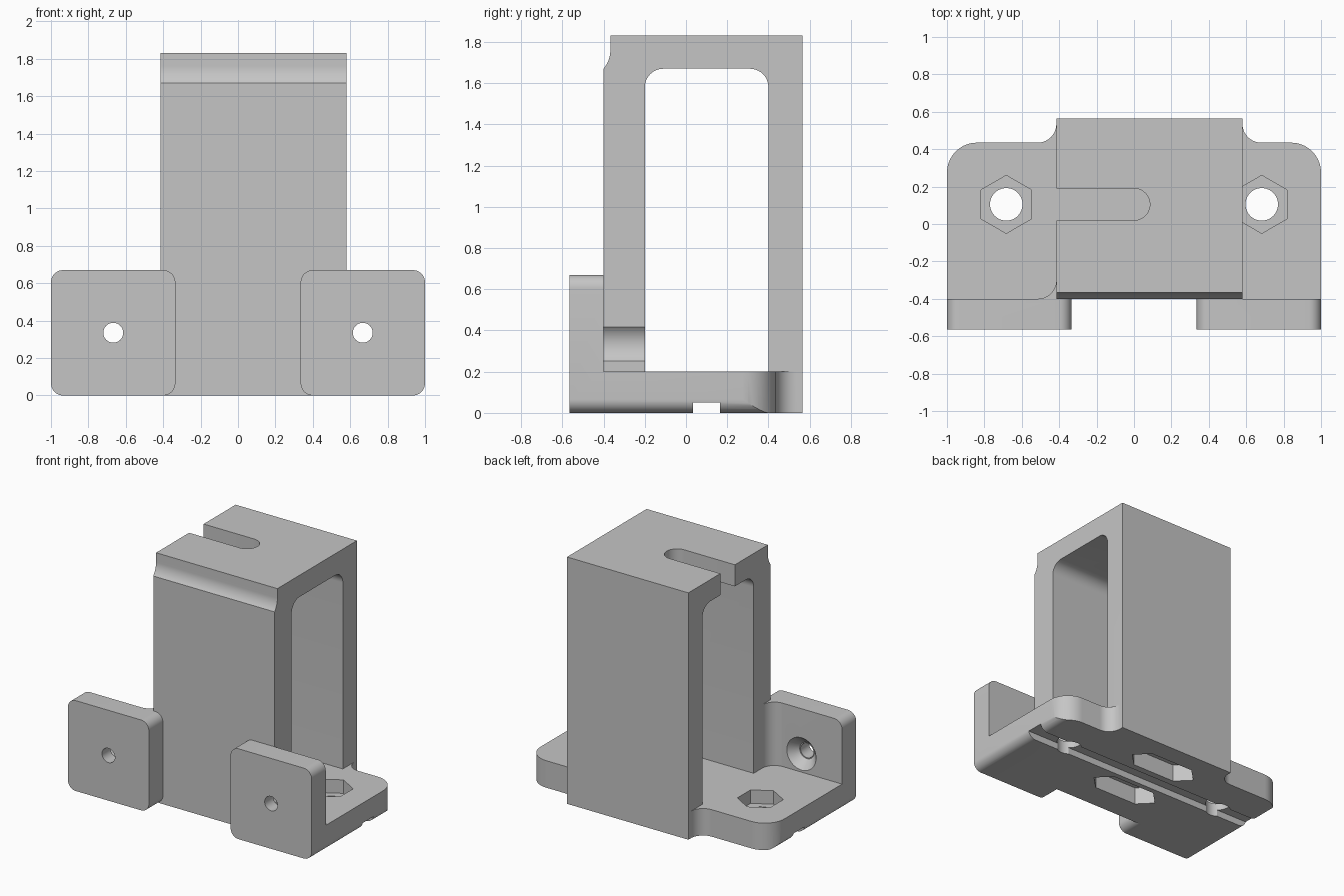
import bpy, bmesh, math
from mathutils import Vector

cube = bpy.data.objects.get("Cube")
if cube:
    bpy.data.objects.remove(cube, do_unlink=True)

grey = bpy.data.materials.new("plain_grey")
grey.use_nodes = True
GREY = (0.56, 0.56, 0.56, 1)
grey.diffuse_color = GREY
grey.node_tree.nodes["Principled BSDF"].inputs["Base Color"].default_value = GREY


def outline(corners, steps=10):
    """Closed 2D outline; a third number on a corner is its fillet radius."""
    pts = []
    for i, c in enumerate(corners):
        p = Vector(c[:2])
        if len(c) < 3:
            pts.append(p)
            continue
        a = (Vector(corners[i - 1][:2]) - p).normalized()
        b = (Vector(corners[(i + 1) % len(corners)][:2]) - p).normalized()
        half = a.angle(b) / 2
        centre = p + (a + b).normalized() * c[2] / math.sin(half)
        t = c[2] / math.tan(half)
        v0 = (p + a * t - centre).normalized()
        v1 = (p + b * t - centre).normalized()
        pts += [centre + v0.slerp(v1, k / steps) * c[2] for k in range(steps + 1)]
    return pts


def rect(u0, u1, v0, v1, r=None):
    extra = (r,) if r else ()
    return outline([(u, v) + extra for u, v in ((u0, v0), (u1, v0), (u1, v1), (u0, v1))])


def ring(u, v, r, n=48, turn=0.0):
    return [Vector((u + r * math.cos(turn + math.tau * k / n),
                    v + r * math.sin(turn + math.tau * k / n))) for k in range(n)]


def prism(name, pts, axis, lo, hi, end_scale=1.0):
    """Extrude a 2D outline along an axis, optionally tapering the far end."""
    place = {"x": lambda p, d: (d, p[0], p[1]),
             "y": lambda p, d: (p[0], d, p[1]),
             "z": lambda p, d: (p[0], p[1], d)}[axis]
    mid = sum(pts, Vector((0, 0))) / len(pts)
    bm = bmesh.new()
    near = [bm.verts.new(place(p, lo)) for p in pts]
    far = [bm.verts.new(place(mid + (p - mid) * end_scale, hi)) for p in pts]
    bm.faces.new(near)
    bm.faces.new(far)
    for i in range(len(pts)):
        bm.faces.new((near[i - 1], near[i], far[i], far[i - 1]))
    bmesh.ops.recalc_face_normals(bm, faces=bm.faces)
    mesh = bpy.data.meshes.new(name)
    bm.to_mesh(mesh)
    bm.free()
    mesh.materials.append(grey)
    obj = bpy.data.objects.new(name, mesh)
    bpy.context.collection.objects.link(obj)
    return obj


def combine(target, tool, operation):
    mod = target.modifiers.new("combine", "BOOLEAN")
    mod.operation, mod.object, mod.solver = operation, tool, "EXACT"
    bpy.context.view_layer.objects.active = target
    bpy.ops.object.modifier_apply(modifier=mod.name)
    bpy.data.objects.remove(tool, do_unlink=True)


LEFT, RIGHT = -0.415, 0.58      # column sides
FRONT, BACK = -0.4, 0.565       # column front and back
FLOOR, ROOF, TOP = 0.2, 1.67, 1.83
MID = 0.105                     # line of the bolts and groove

# Base plate with rounded back corners and rounded lower ends
bracket = prism("bracket_body", outline([
    (-1, FRONT), (1, FRONT), (1, 0.435, 0.16), (RIGHT, 0.435, 0.1), (RIGHT, BACK),
    (LEFT, BACK), (LEFT, 0.435, 0.1), (-1, 0.435, 0.16)]), "z", 0, FLOOR)
combine(bracket, prism("rounding", rect(-1, 1, 0, 1, 0.065), "y", -1, 1), "INTERSECT")

# Tall column with an open window and a relieved front top edge
column = prism("column", outline([
    (FRONT, 0), (BACK, 0), (BACK, TOP), (-0.367, TOP), (-0.367, 1.715, 0.14),
    (FRONT, ROOF)]), "x", LEFT, RIGHT)
window = outline([(-0.2, FLOOR), (0.4, FLOOR), (0.4, ROOF, 0.09), (-0.2, ROOF, 0.09)])
combine(column, prism("window", window, "x", -1, 1), "DIFFERENCE")
slot = outline([(-1, 0.02), (0.085, 0.02, 0.0849), (0.085, 0.19, 0.0849), (-1, 0.19)])
combine(column, prism("slot", slot, "z", 1.5, 2), "DIFFERENCE")
combine(bracket, column, "UNION")

# Two front mounting plates, and the fillet joining one to the column
for side in (-1, 1):
    u0, u1 = sorted((side * 0.335, side))
    plate = prism("plate", rect(u0, u1, 0, 0.67, 0.065), "y", -0.565, FRONT)
    combine(bracket, plate, "UNION")
web = outline([(LEFT, -0.3), (LEFT - 0.1, -0.3), (LEFT - 0.1, FRONT), (LEFT, FRONT)])
web = prism("web", web, "z", 0.1, 0.67)
combine(web, prism("web_round", ring(LEFT - 0.1, -0.3, 0.1), "z", 0, 1), "DIFFERENCE")
combine(bracket, web, "UNION")

# Groove along the underside
combine(bracket, prism("groove", rect(0.035, 0.165, -0.1, 0.05), "x", -1.2, 1.2), "DIFFERENCE")

for side in (-1, 1):
    # Nut pocket and bolt hole in the base
    x = side * 0.683
    cuts = [prism("nut_pocket", ring(x, MID, 0.155, 6, math.pi / 6), "z", 0.1, 0.3),
            prism("bolt_hole", ring(x, MID, 0.087), "z", -0.1, 0.3)]
    # Screw hole, countersink and driver clearance behind the plate
    x = side * 0.667
    cuts += [prism("screw_hole", ring(x, 0.335, 0.053), "y", -0.7, -0.3),
             prism("countersink", ring(x, 0.335, 0.12), "y", FRONT, -0.465, 0.5),
             prism("clearance", ring(x, 0.335, 0.12), "y", FRONT, -0.1)]
    # Long six-sided pocket under the base
    y = MID + side * 0.21
    pocket = outline([(-0.28, y), (-0.18, y - 0.1), (0.18, y - 0.1),
                      (0.28, y), (0.18, y + 0.1), (-0.18, y + 0.1)])
    cuts.append(prism("under_pocket", pocket, "z", -0.1, 0.13))
    for cut in cuts:
        combine(bracket, cut, "DIFFERENCE")

# Smooth the fillets, keep the edges sharp
bpy.ops.object.select_all(action="DESELECT")
bracket.select_set(True)
bpy.context.view_layer.objects.active = bracket
bpy.ops.object.shade_smooth_by_angle(angle=math.radians(25))
